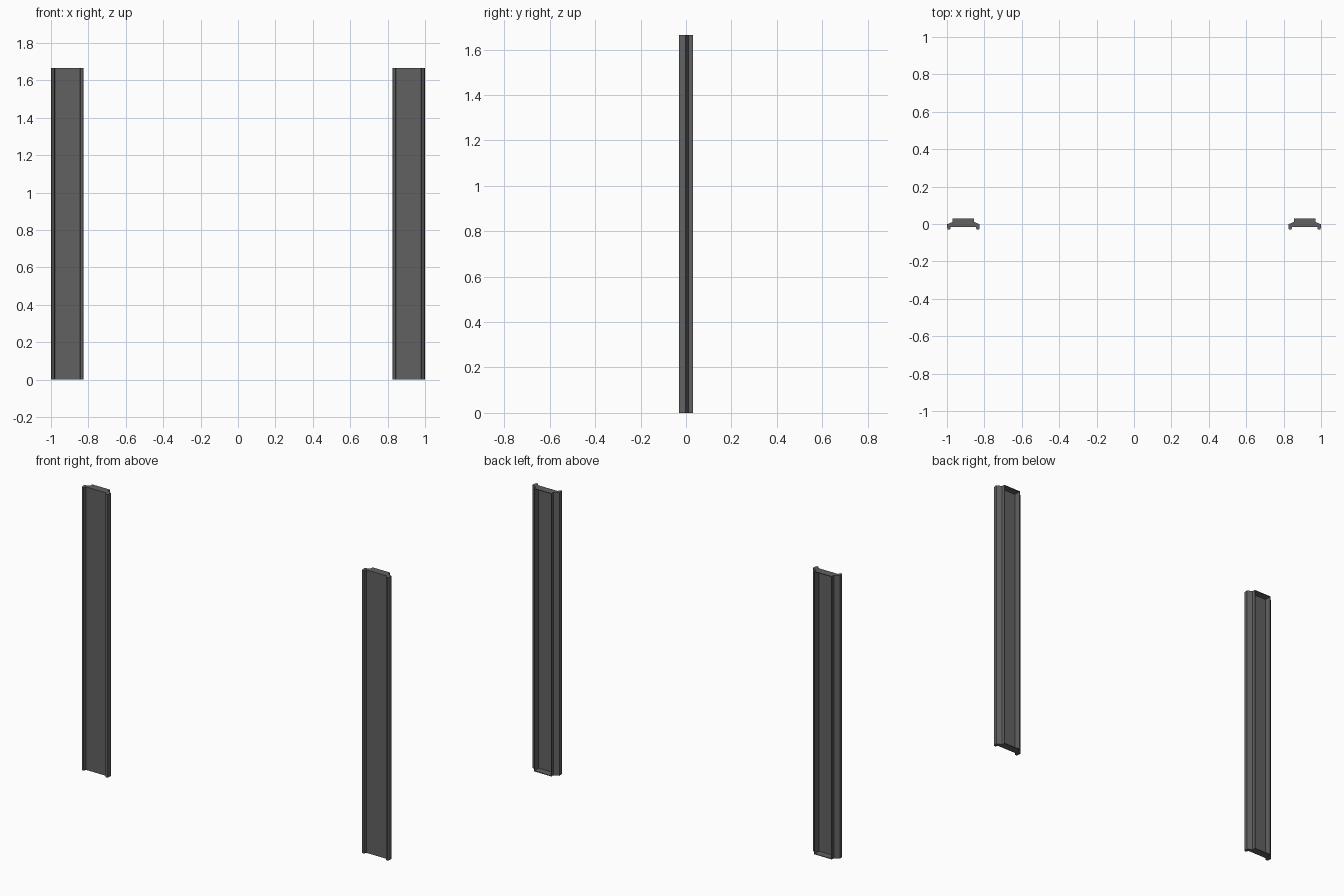
import bpy, bmesh

if "Cube" in bpy.data.objects:
    bpy.data.objects.remove(bpy.data.objects["Cube"])

HEIGHT = 1.665
CENTRE = 0.9125      # distance of each post from the middle
WALL = 0.004

dark = bpy.data.materials.new("dark_grey")
dark.diffuse_color = (0.12, 0.12, 0.12, 1)
dark.use_nodes = True
dark.node_tree.nodes["Principled BSDF"].inputs["Base Color"].default_value = dark.diffuse_color

# Half cross-section (x from post centre, y): recess floor, wall, sloped wing, foot, front panel
half = [
    (0.0575 - WALL, -0.010), (0.0575 - WALL, 0.030), (0.0575, 0.030),
    (0.0575, 0.011), (0.0875, -0.002), (0.0855, -0.026), (0.083, -0.030),
    (0.071, -0.030), (0.067, -0.015),
]
profile = half + [(-x, y) for x, y in reversed(half)]


def extrude(name, points, cx, z0, z1):
    bm = bmesh.new()
    face = bm.faces.new([bm.verts.new((cx + x, y, z0)) for x, y in points])
    top = bmesh.ops.extrude_face_region(bm, geom=[face])["geom"]
    verts = [v for v in top if isinstance(v, bmesh.types.BMVert)]
    bmesh.ops.translate(bm, verts=verts, vec=(0, 0, z1 - z0))
    bmesh.ops.recalc_face_normals(bm, faces=bm.faces)
    mesh = bpy.data.meshes.new(name)
    bm.to_mesh(mesh)
    bm.free()
    mesh.materials.append(dark)
    obj = bpy.data.objects.new(name, mesh)
    bpy.context.collection.objects.link(obj)
    return obj


# End plates closing the open back of the channel
w = 0.0575 - WALL
plate = [(-w, -0.010), (w, -0.010), (w, 0.030), (-w, 0.030)]

for side, cx in (("left", -CENTRE), ("right", CENTRE)):
    extrude(side + "_channel_post", profile, cx, 0, HEIGHT)
    extrude(side + "_bottom_plate", plate, cx, 0, WALL)
    extrude(side + "_top_plate", plate, cx, HEIGHT - WALL, HEIGHT)
